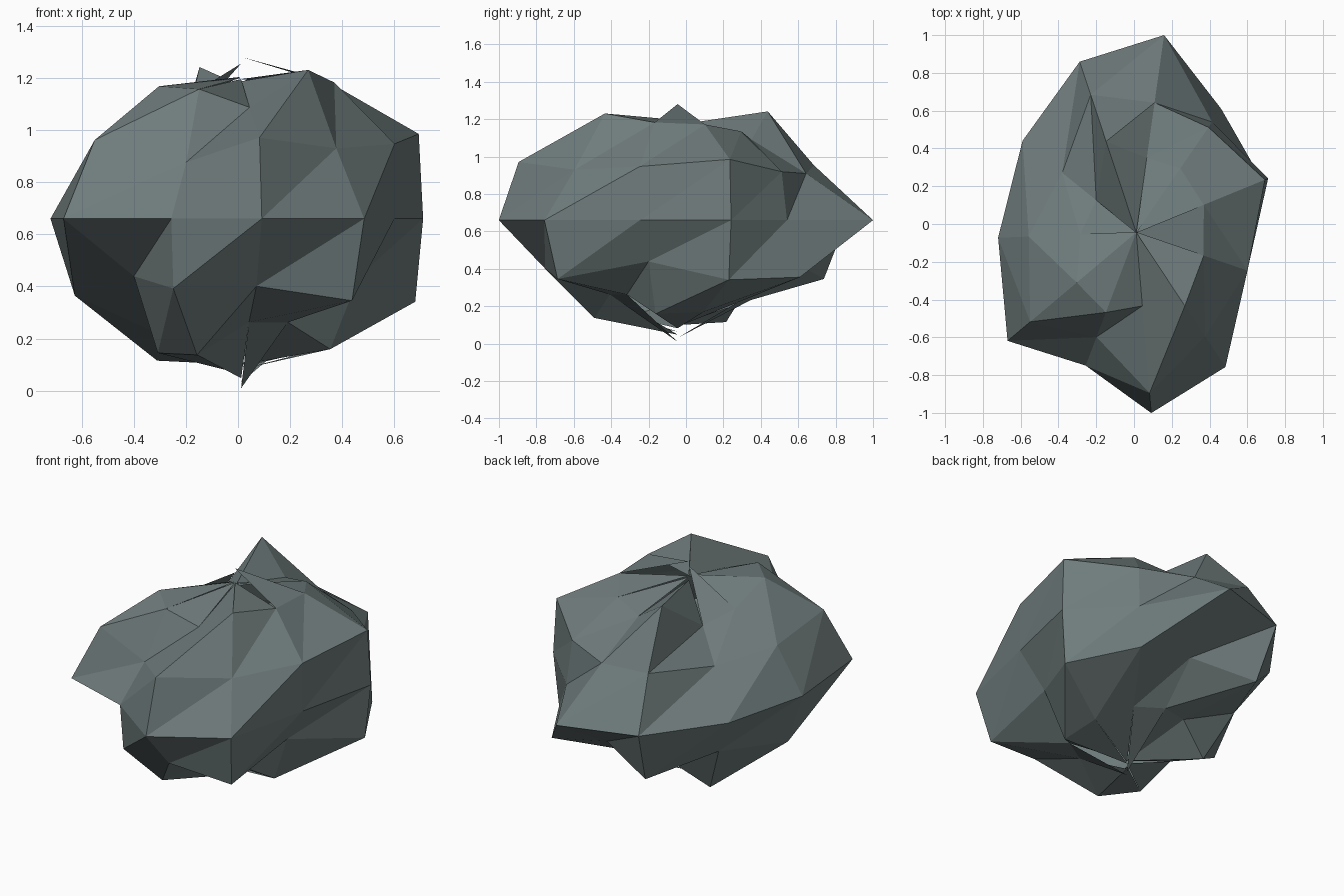
import bpy, bmesh, math

if "Cube" in bpy.data.objects:
    bpy.data.objects.remove(bpy.data.objects["Cube"])

# Low-poly boulder: a stretched 11-sided, 6-band globe with a bumpy radius
SEG, BANDS = 11, 6
CENTRE = (0.012, -0.045, 0.66)
STRETCH_X, STRETCH_Y, STRETCH_Z, SKEW = 1.06, 1.36, 0.85, 0.04
START = math.pi / SEG

# Radius around each ring, from the top ring down
RINGS = [
    [.695, .645, .585, .79, .487, .56, .69, .675, .58, .775, .71],
    [.765, .61, .587, .69, .52, .62, .71, .51, .732, .635, .676],
    [.679, .555, .773, .741, .692, .69, .746, .562, .713, .711, .585],
    [.75, .717, .55, .74, .60, .695, .52, .63, .61, .74, .52],
    [.665, .60, .58, .56, .74, .60, .70, .71, .54, .54, .68],
]
# Each wedge has its own tip, so the poles are split and jagged
TOP = [.63, .62, .60, .60, .70, .64, .635, .63, .62, .63, .73]
BOTTOM = [.67, .74, .66, .66, .66, .68, .70, .72, .765, .66, .68]


def place(radius, seg, band):
    a = START + 2 * math.pi * seg / SEG
    lat = math.pi / 2 - math.pi * band / BANDS
    x, y = math.cos(a), math.sin(a)
    h = radius * math.cos(lat)
    return (CENTRE[0] + h * (STRETCH_X * x + SKEW * y),
            CENTRE[1] + h * (STRETCH_Y * y + SKEW * x),
            CENTRE[2] + radius * STRETCH_Z * math.sin(lat))


bm = bmesh.new()
rings = [[bm.verts.new(place(r, k, i + 1)) for k, r in enumerate(row)]
         for i, row in enumerate(RINGS)]

for k in range(SEG):
    n = (k + 1) % SEG
    # Pole wedges
    bm.faces.new((bm.verts.new(place(TOP[k], k, 0)), rings[0][k], rings[0][n]))
    bm.faces.new((bm.verts.new(place(BOTTOM[k], k, BANDS)), rings[-1][n], rings[-1][k]))
    # Side bands, two triangles per cell
    for up, low in zip(rings, rings[1:]):
        bm.faces.new((up[k], low[k], up[n]))
        bm.faces.new((low[k], low[n], up[n]))

mesh = bpy.data.meshes.new("boulder")
bm.to_mesh(mesh)
bm.free()

stone = bpy.data.materials.new("slate grey stone")
stone.diffuse_color = (0.16, 0.2, 0.2, 1)
stone.use_nodes = True
stone.node_tree.nodes["Principled BSDF"].inputs["Base Color"].default_value = stone.diffuse_color
mesh.materials.append(stone)
boulder = bpy.data.objects.new("boulder", mesh)
bpy.context.collection.objects.link(boulder)
